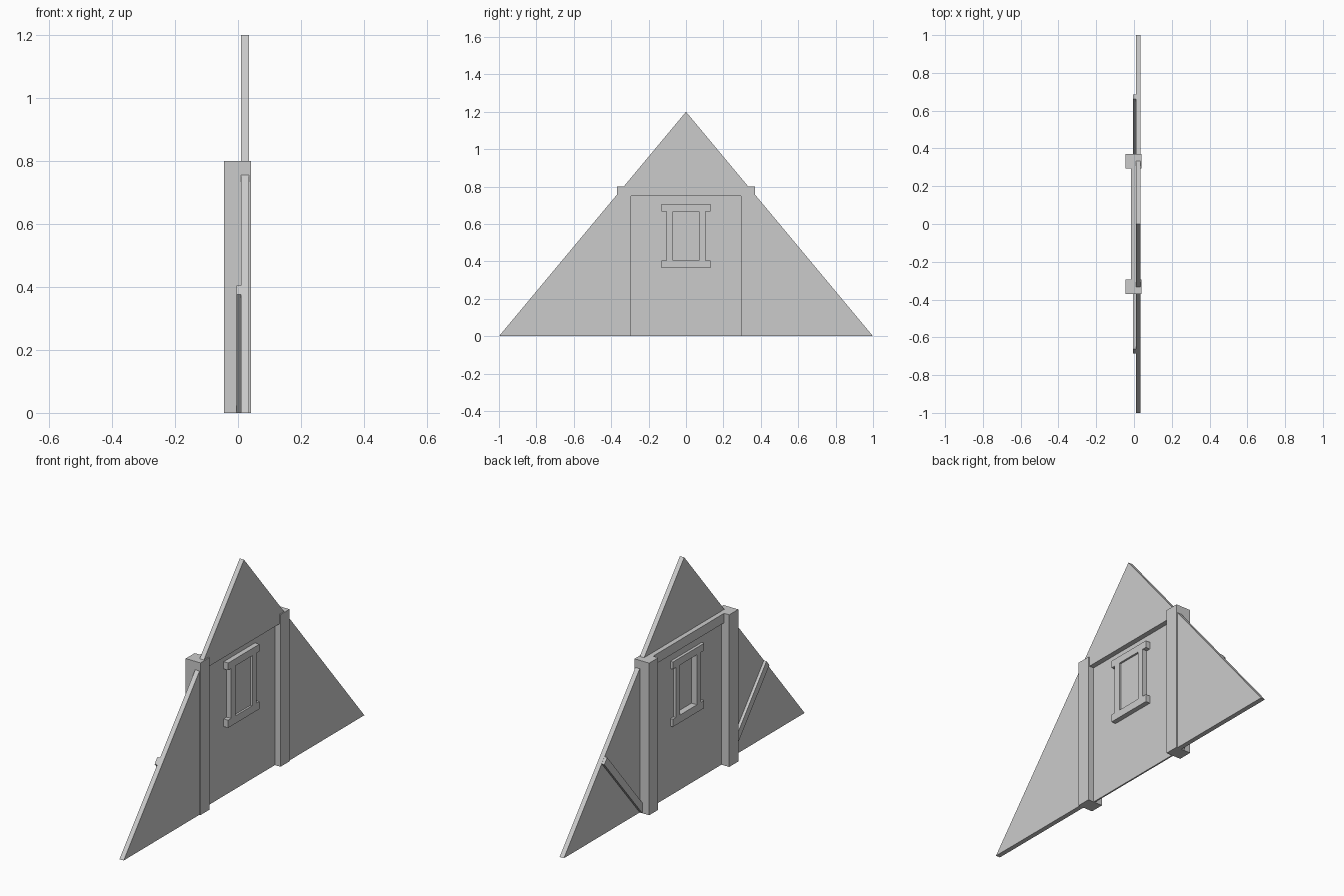
import bpy
import bmesh

cube = bpy.data.objects.get("Cube")
if cube:
    bpy.data.objects.remove(cube, do_unlink=True)

GREY = (0.6, 0.6, 0.6, 1.0)
mat = bpy.data.materials.new("plain grey")
mat.use_nodes = True
mat.diffuse_color = GREY
mat.node_tree.nodes["Principled BSDF"].inputs["Base Color"].default_value = GREY


def slab(name, outline, x0, x1):
    """Extrude a (y, z) outline between two x positions."""
    bm = bmesh.new()
    face = bm.faces.new([bm.verts.new((x0, y, z)) for y, z in outline])
    new = bmesh.ops.extrude_face_region(bm, geom=[face])["geom"]
    moved = [v for v in new if isinstance(v, bmesh.types.BMVert)]
    bmesh.ops.translate(bm, verts=moved, vec=(x1 - x0, 0, 0))
    bmesh.ops.recalc_face_normals(bm, faces=bm.faces)
    mesh = bpy.data.meshes.new(name)
    bm.to_mesh(mesh)
    bm.free()
    mesh.materials.append(mat)
    obj = bpy.data.objects.new(name, mesh)
    bpy.context.collection.objects.link(obj)
    return obj


def box(name, y0, y1, z0, z1, x0, x1):
    return slab(name, [(y0, z0), (y1, z0), (y1, z1), (y0, z1)], x0, x1)


# Gable sheet with a doorway-shaped notch
slab("gable_sheet", [(-1, 0), (-0.33, 0), (-0.33, 0.75), (0.33, 0.75),
                     (0.33, 0), (1, 0), (0, 1.2)], 0.01, 0.035)

# Recessed centre wall, with a hole for the window
HALF, LOW, HIGH = 0.07, 0.405, 0.668
WALL = (0.0, 0.008)
box("wall_below_window", -0.3, 0.3, 0, LOW, *WALL)
box("wall_above_window", -0.3, 0.3, HIGH, 0.76, *WALL)

# Lintel between the posts
box("lintel", -0.3, 0.3, 0.75, 0.8, -0.015, 0.01)

# Window frame and pane
FRAME = (-0.015, 0.034)
box("window_sill", -0.13, 0.13, 0.365, LOW, *FRAME)
box("window_head", -0.13, 0.13, HIGH, 0.706, *FRAME)
box("window_pane", -HALF, HALF, LOW, HIGH, 0.017, 0.024)

# Mirrored posts, braces and window sides
for side, s in (("front", -1), ("back", 1)):
    box(side + "_post", s * 0.295, s * 0.37, 0, 0.8, -0.045, 0.041)
    box(side + "_wall", s * HALF, s * 0.3, LOW, HIGH, *WALL)
    box(side + "_window_jamb", s * HALF, s * 0.105, LOW, HIGH, *FRAME)
    slab(side + "_brace", [(s * 0.37, 0), (s * 0.686, 0.376),
                           (s * 0.662, 0.405), (s * 0.37, 0.055)], -0.005, 0.01)
